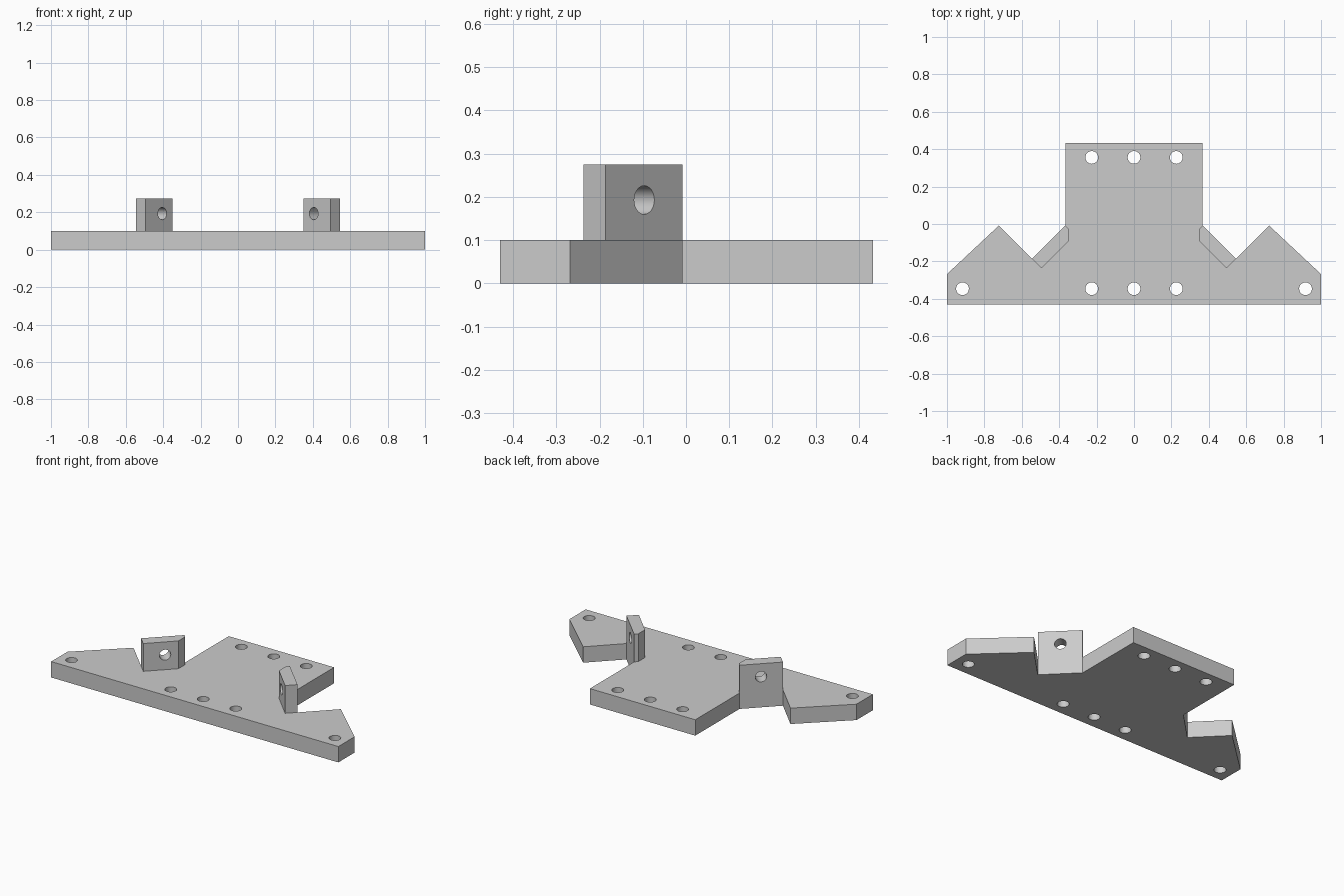
import bpy, bmesh, math
from mathutils import Vector, Matrix

cube = bpy.data.objects.get("Cube")
if cube:
    bpy.data.objects.remove(cube, do_unlink=True)

grey = bpy.data.materials.new("light_grey")
grey.use_nodes = True
GREY = (0.6, 0.6, 0.6, 1)
grey.diffuse_color = GREY
grey.node_tree.nodes["Principled BSDF"].inputs["Base Color"].default_value = GREY


def add_object(name, bm):
    bmesh.ops.recalc_face_normals(bm, faces=bm.faces)
    mesh = bpy.data.meshes.new(name)
    bm.to_mesh(mesh)
    bm.free()
    mesh.materials.append(grey)
    obj = bpy.data.objects.new(name, mesh)
    bpy.context.collection.objects.link(obj)
    return obj


def prism(name, outline, bottom, top):
    """Extrude a flat outline upward."""
    bm = bmesh.new()
    face = bm.faces.new([bm.verts.new((x, y, bottom)) for x, y in outline])
    lifted = bmesh.ops.extrude_face_region(bm, geom=[face])["geom"]
    verts = [v for v in lifted if isinstance(v, bmesh.types.BMVert)]
    bmesh.ops.translate(bm, verts=verts, vec=(0, 0, top - bottom))
    return add_object(name, bm)


def drill(obj, centres, axis, radius):
    """Cut round through holes along an axis."""
    bm = bmesh.new()
    turn = Vector((0, 0, 1)).rotation_difference(Vector(axis)).to_matrix().to_4x4()
    for centre in centres:
        bmesh.ops.create_cone(bm, cap_ends=True, segments=32, radius1=radius,
                              radius2=radius, depth=0.4,
                              matrix=Matrix.Translation(centre) @ turn)
    cutter = add_object("hole_cutter", bm)
    cutter.hide_render = True
    mod = obj.modifiers.new("holes", 'BOOLEAN')
    mod.operation = 'DIFFERENCE'
    mod.solver = 'EXACT'
    mod.object = cutter
    bpy.ops.object.select_all(action='DESELECT')
    obj.select_set(True)
    bpy.context.view_layer.objects.active = obj
    bpy.ops.object.modifier_apply(modifier=mod.name)
    bpy.data.objects.remove(cutter, do_unlink=True)
    bpy.ops.object.shade_smooth_by_angle(angle=math.radians(30))


THICK = 0.1

# Base plate: square tongue at the back, a V notch and a pointed wing each side
half = [(1, -0.43), (1, -0.268), (0.722, -0.008), (0.545, -0.186),
        (0.367, -0.008), (0.367, 0.432)]
plate = prism("base_plate", half + [(-x, y) for x, y in reversed(half)], 0, THICK)

# Screw holes along the front and back edges
screws = [(x, -0.346, 0) for x in (-0.917, -0.226, 0, 0.226, 0.917)]
screws += [(x, 0.356, 0) for x in (-0.226, 0, 0.226)]
drill(plate, screws, (0, 0, 1), 0.034)

# Upright tabs standing along the inner side of each notch
tab = [(0.367, -0.008), (0.35, -0.025), (0.35, -0.092),
       (0.494, -0.237), (0.545, -0.186)]
for name, side in (("left_tab", 1), ("right_tab", -1)):
    upright = prism(name, [(side * x, y) for x, y in tab], THICK, 0.275)
    drill(upright, [(side * 0.43, -0.122, 0.193)], (side, 1, 0), 0.033)
